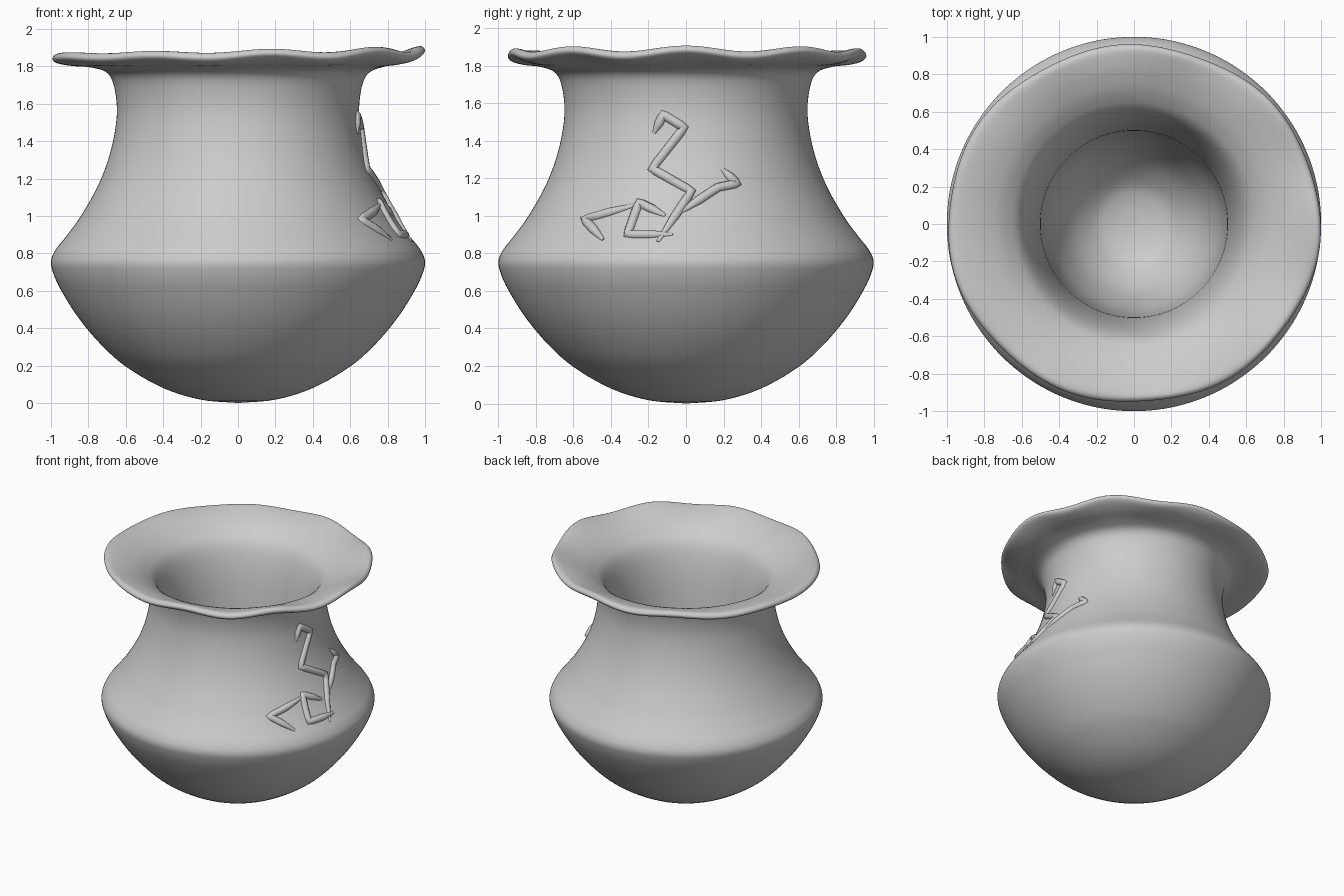
import bpy, bmesh, math
from mathutils import Vector

if "Cube" in bpy.data.objects:
    bpy.data.objects.remove(bpy.data.objects["Cube"])

SEGS = 144

# Outer wall, from base centre up to the rim, then back down the inside
OUTER = [(0, 0), (0.2, 0.018), (0.4, 0.08), (0.6, 0.195), (0.74, 0.32), (0.86, 0.465),
         (0.95, 0.61), (0.99, 0.70), (1.0, 0.76), (0.975, 0.82), (0.92, 0.89), (0.84, 1.0),
         (0.745, 1.17), (0.68, 1.35), (0.648, 1.54), (0.662, 1.69), (0.70, 1.765), (0.78, 1.795)]
RIM = [(0.88, 1.81), (0.95, 1.83), (0.975, 1.855), (0.955, 1.88), (0.90, 1.875)]
INNER = [(0.80, 1.845), (0.69, 1.79), (0.60, 1.70), (0.54, 1.5), (0.505, 1.2), (0.49, 0.9),
         (0.455, 0.62), (0.36, 0.37), (0.23, 0.22), (0.12, 0.17), (0, 0.155)]


def spline(points, steps=5):
    """Catmull-Rom curve through 2D or 3D points."""
    pts = [Vector(p) for p in points]
    pts = [2 * pts[0] - pts[1]] + pts + [2 * pts[-1] - pts[-2]]
    out = []
    for a, b, c, d in zip(pts, pts[1:], pts[2:], pts[3:]):
        for i in range(steps):
            t = i / steps
            out.append(0.5 * (2 * b + (c - a) * t + (2 * a - 5 * b + 4 * c - d) * t * t
                              + (3 * b - a - 3 * c + d) * t ** 3))
    return out + [pts[-2]]


def ruffle(r, z, ang):
    """Uneven, hand-pinched rim: fades in towards the lip."""
    if z > 1.7:
        w = max(0, min(1, (r - 0.68) / 0.28)) ** 2
        pinch = 0.6 + 0.4 * math.cos(ang)
        z += w * (0.017 * math.cos(9 * ang) * pinch + 0.012 * math.cos(ang))
        r += w * (0.02 * math.cos(2 * ang) + 0.007 * math.cos(7 * ang + 1))
    return Vector((r * math.cos(ang), r * math.sin(ang), z))


def finish(bm, name):
    bmesh.ops.recalc_face_normals(bm, faces=bm.faces)
    mesh = bpy.data.meshes.new(name)
    bm.to_mesh(mesh)
    bm.free()
    mesh.shade_smooth()
    obj = bpy.data.objects.new(name, mesh)
    bpy.context.collection.objects.link(obj)
    return obj


# Vase body: lathed closed profile with a ruffled rim
bm = bmesh.new()
profile = spline(OUTER + RIM + INNER)
base = bm.verts.new((0, 0, profile[0][1]))
floor = bm.verts.new((0, 0, profile[-1][1]))
rings = [[bm.verts.new(ruffle(r, z, math.tau * i / SEGS)) for i in range(SEGS)]
         for r, z in profile[1:-1]]
for i in range(SEGS):
    j = (i + 1) % SEGS
    bm.faces.new((base, rings[0][j], rings[0][i]))
    bm.faces.new((floor, rings[-1][i], rings[-1][j]))
    for lo, hi in zip(rings, rings[1:]):
        bm.faces.new((lo[i], lo[j], hi[j], hi[i]))
finish(bm, "vase_body")

# Raised zigzag ridges laid over the right side, paths given as (y, z)
WALL = spline(OUTER)


def wall_radius(z):
    for a, b in zip(WALL, WALL[1:]):
        if a[1] <= z <= b[1]:
            return a[0] + (b[0] - a[0]) * (z - a[1]) / (b[1] - a[1])
    return 0.7


RIDGES = {
    "upper_ridge": [(-0.17, 1.44), (-0.12, 1.54), (-0.01, 1.47), (-0.18, 1.25), (0.03, 1.13), (-0.15, 0.86)],
    "side_ridge": [(-0.04, 1.01), (0.17, 1.15), (0.27, 1.17), (0.19, 1.25)],
    "lower_ridge": [(-0.07, 0.90), (-0.31, 0.90), (-0.25, 1.07), (-0.11, 1.0)],
    "corner_ridge": [(-0.26, 1.06), (-0.54, 0.98), (-0.44, 0.87)],
}
for name, path in RIDGES.items():
    pts = []
    for (y0, z0), (y1, z1) in zip(path, path[1:]):
        for k in range(8):
            pts.append((y0 + (y1 - y0) * k / 8, z0 + (z1 - z0) * k / 8))
    pts.append(path[-1])
    curve = bpy.data.curves.new(name, 'CURVE')
    curve.dimensions = '3D'
    curve.bevel_depth = 0.026
    curve.bevel_resolution = 3
    curve.use_fill_caps = True
    sp = curve.splines.new('POLY')
    sp.points.add(len(pts) - 1)
    for i, (y, z) in enumerate(pts):
        r = wall_radius(z) - 0.006
        sp.points[i].co = (math.sqrt(r * r - y * y), y, z, 1)
        sp.points[i].radius = 0.4 + 0.6 * min(1, i / 4, (len(pts) - 1 - i) / 4)
    sp.use_smooth = True
    bpy.context.collection.objects.link(bpy.data.objects.new(name, curve))
